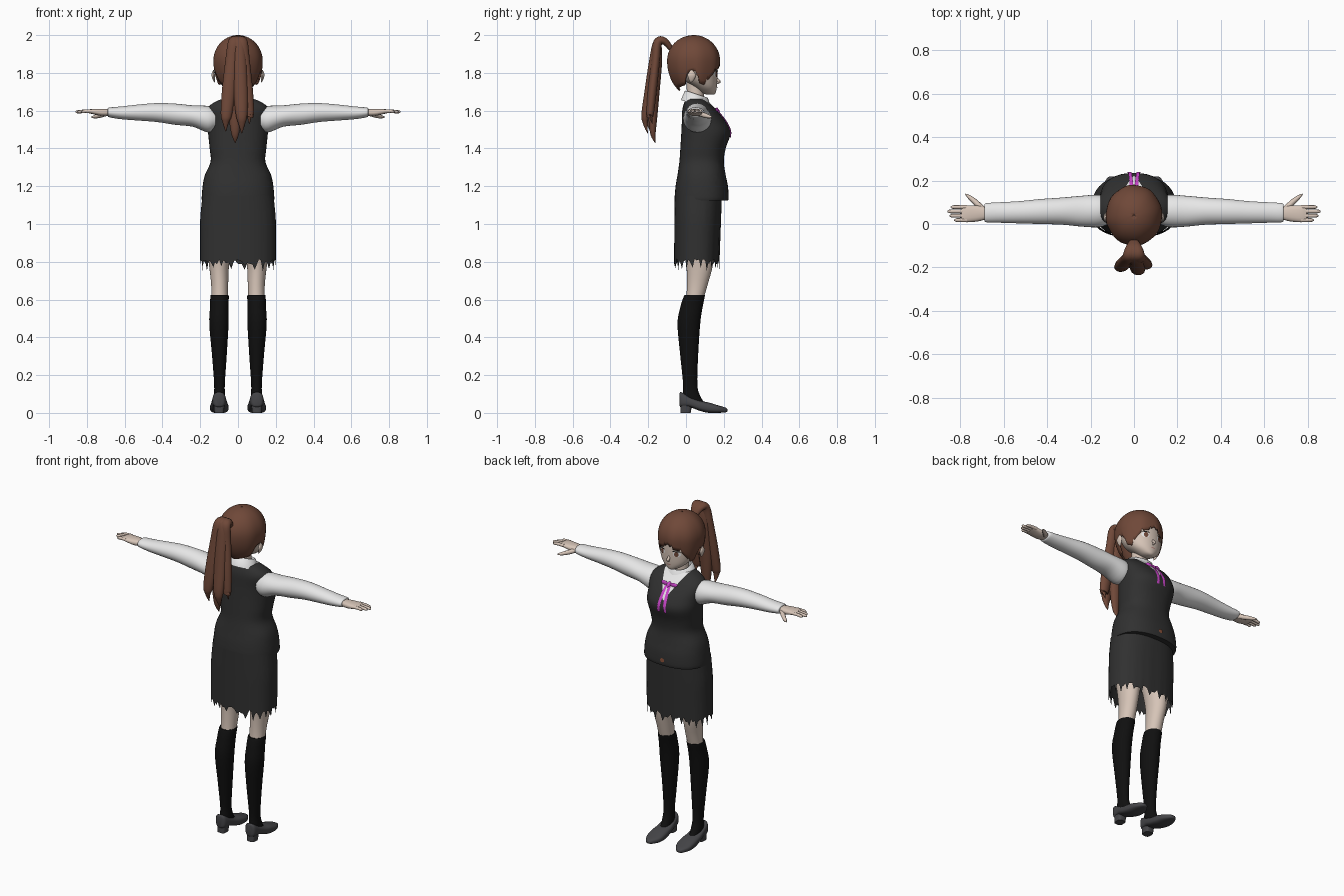
import bpy, bmesh, math, random
from mathutils import Vector
from mathutils.bvhtree import BVHTree

random.seed(4)
if "Cube" in bpy.data.objects:
    bpy.data.objects.remove(bpy.data.objects["Cube"])


def material(name, r, g, b):
    m = bpy.data.materials.new(name)
    m.use_nodes = True
    m.diffuse_color = (r, g, b, 1)
    m.node_tree.nodes["Principled BSDF"].inputs["Base Color"].default_value = (r, g, b, 1)
    return m


HAIR = material("brown hair", .16, .065, .04)
SKIN = material("pale skin", .68, .56, .48)
SHIRT = material("white shirt", .8, .8, .8)
CLOTH = material("charcoal cloth", .03, .03, .03)
SOCK = material("black sock", .005, .005, .005)
SHOE = material("grey shoe", .06, .06, .065)
RIBBON = material("magenta ribbon", .6, .06, .6)
LIP = material("rose lip", .5, .25, .22)
BUTTON = material("rust button", .25, .08, .04)


def spline(rows, n=4):
    """Smooth in-between rows through the given rows."""
    out = []
    for i in range(len(rows) - 1):
        p0, p1, p2 = rows[max(i - 1, 0)], rows[i], rows[i + 1]
        p3 = rows[min(i + 2, len(rows) - 1)]
        for k in range(n):
            t = k / n
            out.append([b + t * ((c - a) / 2 + t * (a - 2.5 * b + 2 * c - d / 2
                        + t * (1.5 * (b - c) + (d - a) / 2)))
                        for a, b, c, d in zip(p0, p1, p2, p3)])
    return out + [list(rows[-1])]


def skin_rings(name, rings, mat, caps=True, mirror=False, angle=50):
    """Mesh from closed rings of points."""
    bm = bmesh.new()
    loops = [[bm.verts.new(p) for p in ring] for ring in rings]
    n = len(loops[0])
    for low, high in zip(loops, loops[1:]):
        for j in range(n):
            bm.faces.new((low[j], low[(j + 1) % n], high[(j + 1) % n], high[j]))
    if caps:
        bm.faces.new(loops[0])
        bm.faces.new(loops[-1])
    bmesh.ops.recalc_face_normals(bm, faces=bm.faces)
    mesh = bpy.data.meshes.new(name)
    bm.to_mesh(mesh)
    bm.free()
    mesh.materials.append(mat)
    ob = bpy.data.objects.new(name, mesh)
    bpy.context.collection.objects.link(ob)
    if mirror:
        ob.modifiers.new("Mirror", "MIRROR").use_mirror_merge = False
    bpy.ops.object.select_all(action="DESELECT")
    ob.select_set(True)
    bpy.context.view_layer.objects.active = ob
    bpy.ops.object.shade_smooth_by_angle(angle=math.radians(angle))
    return ob


def circle(n, power=1):
    for j in range(n):
        a = math.tau * j / n
        yield [math.copysign(abs(w) ** power, w) for w in (math.cos(a), math.sin(a))]


def loft(name, rows, mat, axis="Z", power=1, n=28, **kw):
    """Rows are (position, low and high of one side, low and high of the other)."""
    rings = []
    for t, a0, a1, b0, b1 in spline(rows):
        ring = []
        for c, s in circle(n, power):
            a, b = (a0 + a1 + (a1 - a0) * c) / 2, (b0 + b1 + (b1 - b0) * s) / 2
            ring.append({"X": (t, a, b), "Y": (a, t, b), "Z": (a, b, t)}[axis])
        rings.append(ring)
    return skin_rings(name, rings, mat, **kw)


def tube(name, points, mat, ref, flat=1, n=12, **kw):
    """Round strand along points (x, y, z, radius), flattened across ref."""
    path, rings = spline(points, 6), []
    for i, (x, y, z, r) in enumerate(path):
        t = Vector(path[min(i + 1, len(path) - 1)][:3]) - Vector(path[max(i - 1, 0)][:3])
        t.normalize()
        u = (Vector(ref) - t * t.dot(Vector(ref))).normalized()
        v = t.cross(u)
        rings.append([Vector((x, y, z)) + u * (c * r) + v * (s * r * flat) for c, s in circle(n)])
    return skin_rings(name, rings, mat, **kw)


def decal(name, target, cx, cz, rx, rz, mat, lift=.003, square=False, lean=0, **kw):
    """Thin patch laid on the +y side of a target."""
    bm = bmesh.new()
    bm.from_mesh(target.data)
    tree = BVHTree.FromBMesh(bm)
    rings = []
    for k in range(1, 9):
        ring = []
        for c, s in circle(24):
            f = k / 8 / (max(abs(c), abs(s)) if square else 1)
            x, z = cx + rx * c * f + lean * s * f, cz + rz * s * f
            hit = tree.ray_cast(Vector((x, 2, z)), Vector((0, -1, 0)))[0]
            ring.append((x, (hit.y if hit else .15) + lift, z))
        rings.append(ring)
    bm.free()
    return skin_rings(name, rings, mat, **kw)


def mid(rows):
    """Rows centred on x = 0: (z, half width, back, front)."""
    return [(z, -h, h, y0, y1) for z, h, y0, y1 in rows]


# Vest with a shirt opening cut into its front
vest = loft("vest", mid([
    (1.125, .18, -.05, .21), (1.13, .192, -.06, .225), (1.2, .187, -.055, .222),
    (1.26, .175, -.045, .21), (1.33, .145, -.035, .2), (1.4, .15, -.03, .21),
    (1.48, .158, -.025, .235), (1.54, .16, -.022, .212), (1.6, .168, -.02, .165),
    (1.635, .14, -.012, .13), (1.66, .09, 0, .105), (1.665, .05, .01, .09)]),
    CLOTH, power=.85, n=40)
vest.data.materials.append(SHIRT)
bm = bmesh.new()
bm.from_mesh(vest.data)
for side in (-1, 1):
    bmesh.ops.bisect_plane(bm, geom=bm.verts[:] + bm.edges[:] + bm.faces[:],
                           plane_co=(0, 0, 1.52), plane_no=(side, 0, -.55))
for f in bm.faces:
    p = f.calc_center_median()
    if p.y > .06 and abs(p.x) < (p.z - 1.52) * .55:
        f.material_index = 1
bm.to_mesh(vest.data)
bm.free()
decal("vest_button", vest, 0, 1.16, .014, .012, BUTTON, .006)

# Skirt with a ragged hem
cols = 96
hem = [.8 - (.035 if j % 4 == 2 else 0) - random.uniform(-.015, .015) for j in range(cols)]
rings = []
for k in range(9):
    t = k / 8
    rings.append([((.188 + .012 * min(1, t * 3)) * c, .065 - .008 * t + (.125 - .005 * t) * s,
                   1.15 + (hem[j] - 1.15) * t) for j, (c, s) in enumerate(circle(cols, .85))])
skin_rings("skirt", rings, CLOTH, caps=False)

# Legs, socks and shoes
loft("legs", [(.58, .055, .14, 0, .085), (.68, .052, .142, .005, .115), (.8, .045, .155, 0, .145),
              (1, .01, .175, -.035, .16)], SKIN, mirror=True)
loft("socks", [(.05, .07, .125, -.012, .1), (.09, .068, .128, -.018, .075),
               (.15, .07, .126, -.015, .06), (.3, .06, .137, -.03, .064),
               (.47, .05, .152, -.045, .075), (.56, .05, .148, -.03, .088),
               (.62, .049, .146, -.01, .1), (.622, .055, .14, 0, .095)], SOCK, mirror=True)
loft("shoes", [(-.035, .085, .115, .04, .1), (-.025, .068, .132, .03, .11),
               (.02, .06, .138, .03, .085), (.07, .054, .144, .012, .065),
               (.12, .05, .148, 0, .055), (.17, .055, .145, 0, .04), (.21, .08, .125, .003, .028),
               (.22, .095, .11, .008, .018)], SHOE, axis="Y", power=.7, mirror=True)
loft("shoe_heels", [(0, .075, .125, -.03, .025), (.02, .073, .127, -.03, .028),
                    (.06, .07, .13, -.03, .035)], SHOE, power=.6, mirror=True)

# Sleeves and hands
loft("sleeves", [(.12, 0, .12, 1.5, 1.61), (.16, -.015, .135, 1.485, 1.625),
                 (.24, -.012, .13, 1.515, 1.628), (.33, -.003, .122, 1.525, 1.637),
                 (.43, 0, .115, 1.54, 1.64), (.53, .003, .105, 1.548, 1.632),
                 (.62, .006, .1, 1.555, 1.622), (.68, .008, .096, 1.565, 1.617),
                 (.69, .015, .088, 1.572, 1.612)], SHIRT, axis="X", mirror=True)
loft("palms", [(.67, .025, .075, 1.575, 1.607), (.72, .012, .085, 1.572, 1.609),
               (.77, .008, .086, 1.582, 1.609), (.795, .012, .082, 1.588, 1.605)],
     SKIN, axis="X", power=.8, n=16, mirror=True)
for i, (finger, tip) in enumerate(zip(("little", "ring", "middle", "index"), (.83, .85, .86, .845))):
    y = .018 + i * .02
    tube(finger + "_fingers", [(.77, y, 1.597, .01), (.81, y, 1.597, .009),
                               (tip - .01, y, 1.594, .008), (tip, y, 1.593, .002)],
         SKIN, (0, 0, 1), n=8, mirror=True)
tube("thumbs", [(.69, .06, 1.588, .014), (.73, .1, 1.575, .013), (.76, .125, 1.568, .009),
                (.777, .138, 1.566, .002)], SKIN, (0, 0, 1), n=8, mirror=True)

# Neck and folded collar
loft("neck", mid([(1.6, .055, 0, .1), (1.68, .046, .005, .095), (1.78, .048, 0, .1)]), SKIN)
rings = []
for r, z in ((.052, 1.655), (.06, 1.688), (.066, 1.685), (.088, 1.63)):
    rings.append([(r * c * 1.05, .055 + r * s * .93,
                   z - .3 * r * s - (.03 * max(0, s) * abs(c) if z < 1.64 else 0))
                  for c, s in circle(40)])
skin_rings("collar", rings, SHIRT, caps=False, angle=70)

# Ribbon
tube("ribbon_knot", [(0, .145, 1.61, .004), (0, .163, 1.598, .014), (0, .178, 1.58, .004)],
     RIBBON, (1, 0, 0))
tube("ribbon_loops", [(.005, .166, 1.598, .004), (.025, .165, 1.603, .013),
                      (.045, .16, 1.598, .012), (.052, .157, 1.594, .003)],
     RIBBON, (0, 0, 1), flat=.5, mirror=True)
decal("ribbon_tails", vest, .017, 1.525, .008, .07, RIBBON, .006, square=True, lean=-.006, mirror=True)

# Head and face
head = loft("head", mid([
    (1.685, .015, .11, .148), (1.695, .04, .08, .157), (1.725, .078, .04, .163),
    (1.77, .106, -.02, .166), (1.83, .12, -.05, .166), (1.9, .118, -.065, .16),
    (1.95, .09, -.03, .13), (1.975, .03, .02, .07)]), SKIN, n=40)
tube("nose", [(0, .155, 1.785, .003), (0, .169, 1.76, .008), (0, .176, 1.752, .007),
              (0, .16, 1.742, .003)], SKIN, (1, 0, 0))
tube("ears", [(.122, .025, 1.75, .004), (.128, .028, 1.765, .014), (.131, .03, 1.79, .022),
              (.13, .028, 1.815, .005)], SKIN, (0, 1, 0), flat=.4, mirror=True)
decal("eye_whites", head, .048, 1.793, .022, .016, SHIRT, .002, mirror=True)
decal("irises", head, .047, 1.793, .012, .016, HAIR, .004, mirror=True)
decal("upper_lashes", head, .049, 1.81, .025, .003, SOCK, .005, mirror=True)
decal("mouth", head, 0, 1.722, .016, .003, LIP, .003)

# Hair cap: the lower edge depends on the angle away from the face
EDGE = [(0, 1.852), (14, 1.825), (32, 1.815), (48, 1.775), (62, 1.735), (76, 1.745),
        (86, 1.81), (104, 1.8), (116, 1.735), (180, 1.705)]


def edge_height(deg):
    for (a, za), (b, zb) in zip(EDGE, EDGE[1:]):
        if deg <= b:
            return za + (zb - za) * (deg - a) / (b - a)


cols, rings = 96, []
for k in range(17):
    t, ring = max(k, .1) / 16, []
    for j, (c, s) in enumerate(circle(cols)):
        deg = math.degrees(math.acos(max(-1, min(1, s))))
        low = edge_height(min(deg, 180)) + (.016 if j % 6 == 3 else 0) * (deg < 80)
        drop = low - 1.865
        end = math.acos(max(-1, drop / (.135 if drop > 0 else .19)))
        h, r = math.cos(end * t), math.sin(end * t)
        if h < 0:
            r = r ** .6 if deg < 90 else r
        r *= 1 + .012 * t * math.sin(j * math.tau / 12)
        ring.append((.13 * r * c, .04 + .14 * r * s, 1.865 + h * (.135 if h > 0 else .19)))
    rings.append(ring)
cap = skin_rings("hair_cap", rings, HAIR, caps=False)
thick = cap.modifiers.new("Thickness", "SOLIDIFY")
thick.thickness, thick.offset = .008, -1
skin_rings("hair_crown", [[(.01 * c, .04 + .01 * s, z) for c, s in circle(12)]
                          for z in (1.985, 1.9995)], HAIR)

# Ponytail strands sharing one root
for name, x, y, z, r in (("middle", -.015, -.175, 1.43, .042), ("outer", .02, -.215, 1.48, .036),
                         ("left", .06, -.19, 1.53, .033), ("right", -.065, -.2, 1.49, .035)):
    tube("ponytail_" + name, [
        (0, -.08, 1.93, .02), (x * .2, -.115, 1.968, .028), (x * .3, -.15, 1.96, .034),
        (x * .5, y * .4 - .085, 1.86, r), (x * .75, y * .6 - .065, 1.7, r * 1.05),
        (x * .95, y, 1.58, r * .85), (x, y, z + .05, r * .5), (x, y + .012, z, .002)],
        HAIR, (1, 0, 0), flat=.7, n=14)
